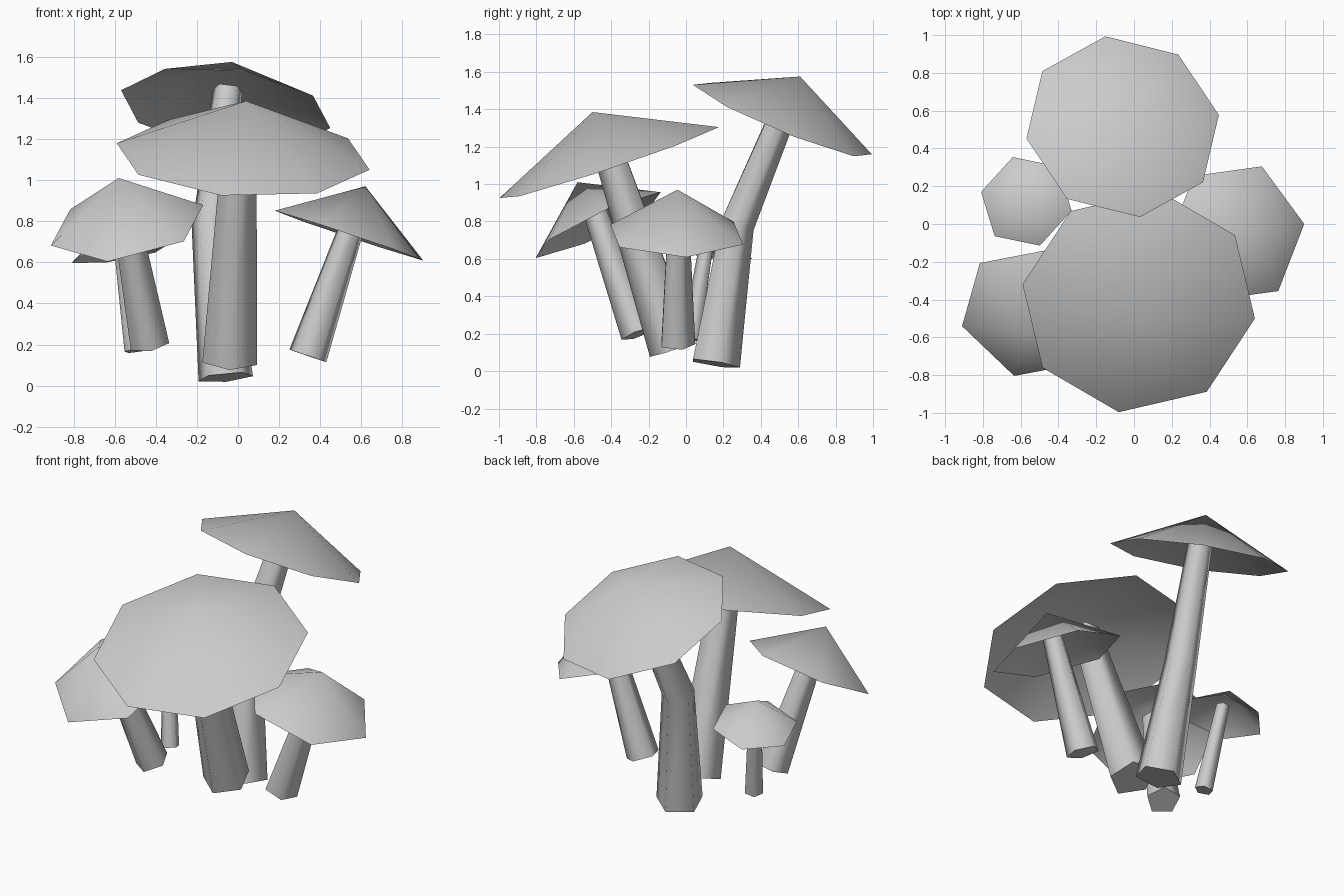
import bpy, bmesh, math
from mathutils import Vector, Matrix

cube = bpy.data.objects.get("Cube")
if cube:
    bpy.data.objects.remove(cube, do_unlink=True)

grey = bpy.data.materials.new("plain_grey")
grey.use_nodes = True
colour = (0.6, 0.6, 0.6, 1)
grey.diffuse_color = colour
grey.node_tree.nodes["Principled BSDF"].inputs["Base Color"].default_value = colour


def finish(bm, name, angle):
    mesh = bpy.data.meshes.new(name)
    bm.to_mesh(mesh)
    bm.free()
    obj = bpy.data.objects.new(name, mesh)
    bpy.context.collection.objects.link(obj)
    mesh.materials.append(grey)
    bpy.ops.object.select_all(action="DESELECT")
    obj.select_set(True)
    bpy.context.view_layer.objects.active = obj
    bpy.ops.object.shade_smooth_by_angle(angle=math.radians(angle))


def ring(bm, centre, axis, guide, radius, sides):
    """Regular ring around an axis, its first corner towards the guide."""
    axis = axis.normalized()
    spoke = (guide - axis * guide.dot(axis)).normalized() * radius
    return [bm.verts.new(centre + Matrix.Rotation(math.tau * i / sides, 3, axis) @ spoke)
            for i in range(sides)]


def cap(name, rim_centre, apex, corner, sides):
    """Hollow cone, open underneath."""
    bm = bmesh.new()
    centre, tip = Vector(rim_centre), Vector(apex)
    spoke = Vector(corner) - centre
    rim = ring(bm, centre, tip - centre, spoke, spoke.length, sides)
    top = bm.verts.new(tip)
    for i in range(sides):
        bm.faces.new((rim[i], rim[(i + 1) % sides], top))
    finish(bm, name, 80)


def stem(name, path, radii, guide, sides=5):
    """Tapered tube through the path points, closed at both ends."""
    bm = bmesh.new()
    points = [Vector(p) for p in path]
    rings = []
    for i, (point, radius) in enumerate(zip(points, radii)):
        axis = points[min(i + 1, len(points) - 1)] - points[max(i - 1, 0)]
        rings.append(ring(bm, point, axis, Vector(guide), radius, sides))
    for low, high in zip(rings, rings[1:]):
        for i in range(sides):
            j = (i + 1) % sides
            bm.faces.new((low[i], low[j], high[j], high[i]))
    bm.faces.new(rings[0][::-1])
    bm.faces.new(rings[-1])
    finish(bm, name, 80)


front, back = (0, -1, 0), (0, 1, 0)

# Large front mushroom
cap("large_front_cap", (0.025, -0.41, 1.115), (0.04, -0.5, 1.385), (0.64, -0.5, 1.05), 8)
stem("large_front_stem", [(-0.04, -0.06, 0.12), (0.01, -0.43, 1.24)], [0.14, 0.085], front)

# Tall back mushroom with a bent stem
cap("tall_back_cap", (-0.06, 0.515, 1.345), (-0.03, 0.61, 1.575), (0.45, 0.58, 1.26), 8)
stem("tall_back_stem", [(-0.06, 0.15, 0.04), (-0.13, 0.265, 0.78), (-0.05, 0.54, 1.44)],
     [0.14, 0.1, 0.075], back)

# Left mushroom
cap("left_cap", (0.54, -0.05, 0.73), (0.62, -0.045, 0.97), (0.9, 0, 0.605), 6)
stem("left_stem", [(0.34, -0.05, 0.145), (0.58, -0.045, 0.85)], [0.1, 0.06], back)

# Right front mushroom
cap("right_front_cap", (-0.54, -0.47, 0.78), (-0.58, -0.58, 1.01), (-0.91, -0.54, 0.68), 6)
stem("right_front_stem", [(-0.43, -0.25, 0.2), (-0.56, -0.5, 0.9)], [0.1, 0.065], front)

# Small right back mushroom
cap("small_cap", (-0.57, 0.12, 0.645), (-0.6, 0.145, 0.82), (-0.81, 0.17, 0.6), 6)
stem("small_stem", [(-0.5, 0.03, 0.17), (-0.57, 0.12, 0.72)], [0.055, 0.04], front)
